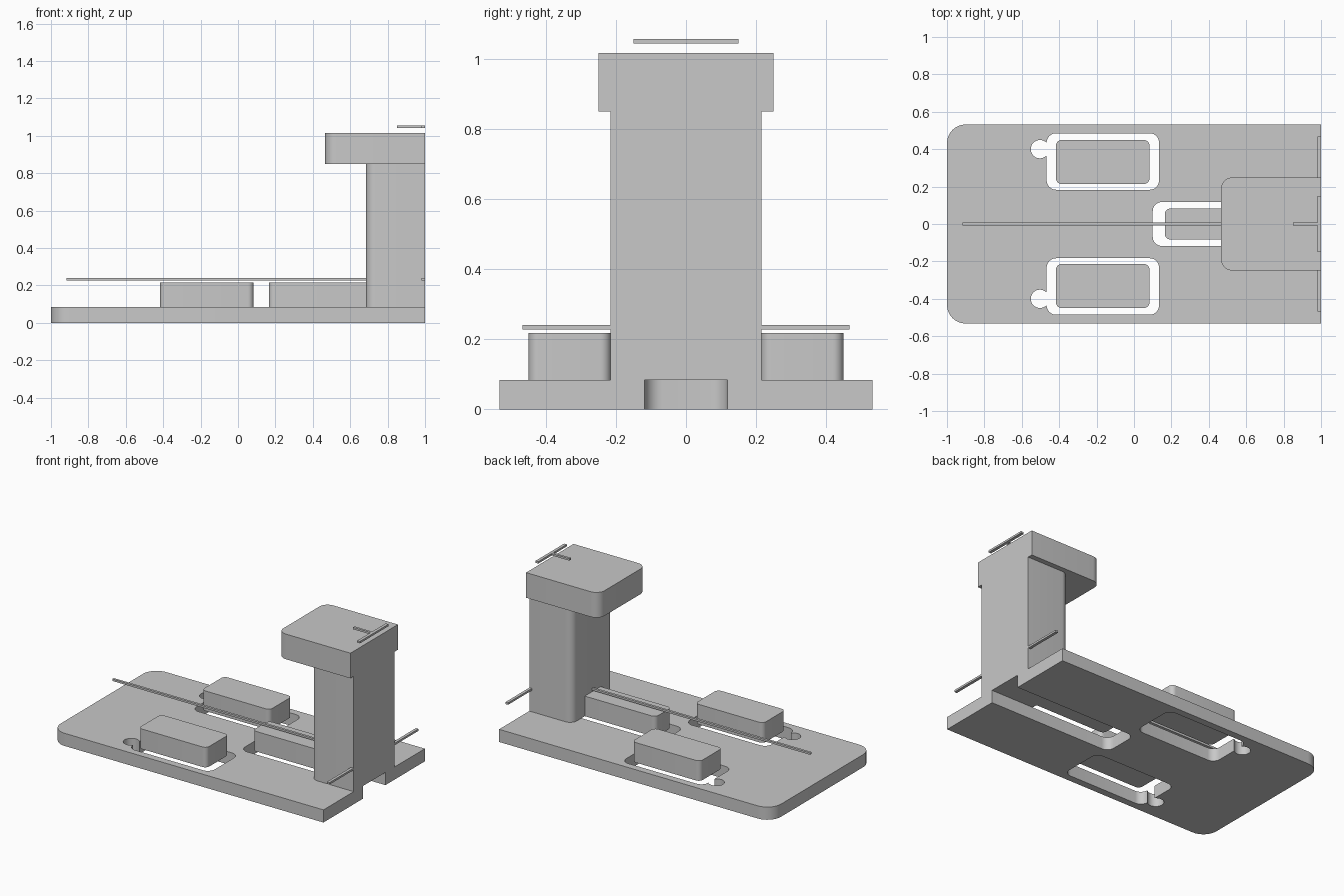
import bpy, bmesh, math
from mathutils import Vector

cube = bpy.data.objects.get("Cube")
if cube:
    bpy.data.objects.remove(cube, do_unlink=True)

grey = bpy.data.materials.new("plain_grey")
grey.use_nodes = True
COLOUR = (0.58, 0.58, 0.58, 1)
grey.diffuse_color = COLOUR
grey.node_tree.nodes["Principled BSDF"].inputs["Base Color"].default_value = COLOUR

ROUND_LEFT, ROUND_ALL, SQUARE = (-1,), (-1, 1), ()
STEPS = 8            # segments per rounded corner


def arc(centre, radius, start, end, steps=STEPS):
    angles = [start + (end - start) * k / steps for k in range(steps + 1)]
    return [Vector(centre) + Vector((math.cos(a), math.sin(a))) * radius for a in angles]


def rectangle(x, y, radius=0.0, rounded=SQUARE):
    """Counter-clockwise outline; corners on the listed x sides are rounded."""
    points = []
    for i, (sx, sy) in enumerate(((1, 1), (-1, 1), (-1, -1), (1, -1))):
        corner = Vector((x[sx > 0], y[sy > 0]))
        if sx in rounded:
            centre = corner - Vector((sx, sy)) * radius
            points += arc(centre, radius, i * math.pi / 2, (i + 1) * math.pi / 2)
        else:
            points.append(corner)
    return points


def prism(name, z, *loops):
    """Solid between two heights; the first loop is the outside, the rest are holes."""
    bm = bmesh.new()
    levels = []
    for height in z:
        rings = [[bm.verts.new((p.x, p.y, height)) for p in loop] for loop in loops]
        edges = [bm.edges.new((ring[i - 1], ring[i])) for ring in rings for i in range(len(ring))]
        bmesh.ops.triangle_fill(bm, use_beauty=True, edges=edges, normal=(0, 0, 1))
        levels.append(rings)
    for low, high in zip(*levels):
        for i in range(len(low)):
            bm.faces.new((low[i - 1], low[i], high[i], high[i - 1]))
    bmesh.ops.recalc_face_normals(bm, faces=bm.faces)
    mesh = bpy.data.meshes.new(name)
    bm.to_mesh(mesh)
    bm.free()
    mesh.materials.append(grey)
    obj = bpy.data.objects.new(name, mesh)
    bpy.context.collection.objects.link(obj)
    bpy.ops.object.select_all(action="DESELECT")
    obj.select_set(True)
    bpy.context.view_layer.objects.active = obj
    bpy.ops.object.shade_smooth_by_angle(angle=math.radians(30))


def window(s):
    """Rounded opening with a round notch in its left edge."""
    left, notch_x, notch_r = -0.467, -0.503, 0.049
    outline = rectangle((left, 0.134), sorted((s * 0.183, s * 0.485)), 0.05, ROUND_ALL)
    a = math.acos((left - notch_x) / notch_r)
    notch = arc((notch_x, s * 0.4), notch_r, a, 2 * math.pi - a, 3 * STEPS)
    split = 2 * (STEPS + 1)
    return outline[:split] + notch + outline[split:]


T = 0.084            # plate thickness
BLOCK_Z = (T, 0.217)

# Base plate with an open slot at the tower end and two windows
slot = rectangle((0.1, 1), (-0.118, 0.118), 0.05, ROUND_LEFT)
plate = rectangle((-1, 1), (-0.532, 0.532), 0.1, ROUND_LEFT)
prism("base_plate", (0, T), plate + slot[::-1], window(1), window(-1))

# Raised block over each window
for name, s in (("back_block", 1), ("front_block", -1)):
    block_y = sorted((s * 0.214, s * 0.449))
    prism(name, BLOCK_Z, rectangle((-0.417, 0.083), block_y, 0.03, ROUND_ALL))

# Centre block, tower and overhanging head
prism("centre_block", BLOCK_Z, rectangle((0.165, 0.75), (-0.083, 0.083), 0.03, ROUND_LEFT))
prism("tower", (T, 0.849), rectangle((0.685, 1), (-0.215, 0.215), 0.05, ROUND_LEFT))
prism("tower_head", (0.849, 1.016), rectangle((0.466, 1), (-0.249, 0.249), 0.06, ROUND_LEFT))

# Thin T-shaped marker bars
LOW, HIGH = (0.227, 0.24), (1.043, 1.056)
prism("long_bar", LOW, rectangle((-0.917, 0.7), (-0.008, 0.008)))
prism("low_cross_bar", LOW, rectangle((0.98, 0.999), (-0.467, 0.467)))
prism("top_bar", HIGH, rectangle((0.85, 0.98), (-0.008, 0.008)))
prism("top_cross_bar", HIGH, rectangle((0.98, 1), (-0.15, 0.15)))
